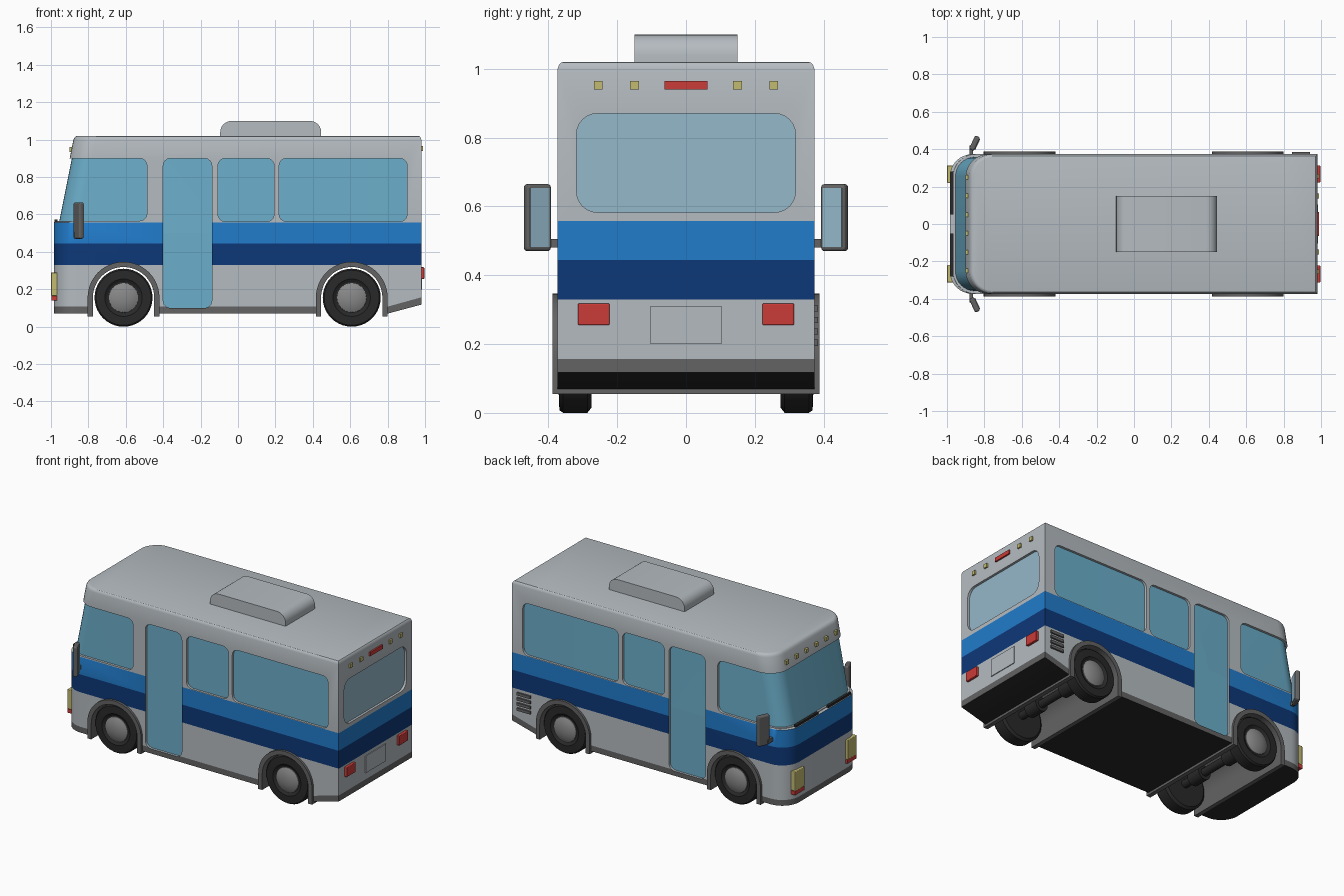
import bpy, bmesh
from math import sin, cos, pi, radians

if "Cube" in bpy.data.objects:
    bpy.data.objects.remove(bpy.data.objects["Cube"])


def material(name, r, g, b):
    m = bpy.data.materials.new(name)
    m.use_nodes = True
    m.diffuse_color = (r, g, b, 1)
    m.node_tree.nodes["Principled BSDF"].inputs["Base Color"].default_value = (r, g, b, 1)
    return m


BODY = material("body grey", .46, .50, .53)
BLUE = material("stripe blue", .015, .2, .6)
NAVY = material("stripe navy", .004, .04, .19)
GLASS = material("window glass", .15, .43, .6)
PALE = material("pale glass", .3, .48, .59)
TRIM = material("trim grey", .125, .125, .125)
BLACK = material("rubber black", .022, .022, .022)
HUB = material("hub grey", .25, .25, .25)
RED = material("lamp red", .6, .045, .04)
YELLOW = material("lamp yellow", .55, .5, .17)


def build(name, verts, faces, mats, indices=None, smooth=True):
    me = bpy.data.meshes.new(name)
    me.from_pydata(verts, [], faces)
    for m in mats:
        me.materials.append(m)
    if indices:
        me.polygons.foreach_set("material_index", indices)
    bm = bmesh.new()
    bm.from_mesh(me)
    bmesh.ops.remove_doubles(bm, verts=bm.verts, dist=1e-5)
    bmesh.ops.recalc_face_normals(bm, faces=bm.faces)
    bm.to_mesh(me)
    bm.free()
    ob = bpy.data.objects.new(name, me)
    bpy.context.collection.objects.link(ob)
    if smooth:
        shade(ob)
    return ob


def activate(ob):
    bpy.ops.object.select_all(action='DESELECT')
    ob.select_set(True)
    bpy.context.view_layer.objects.active = ob


def shade(ob):
    activate(ob)
    bpy.ops.object.shade_smooth_by_angle(angle=radians(30))


def box(name, mat, x, y, z, bevel=0):
    """Box from (low, high) pairs."""
    v = [(a, b, c) for a in x for b in y for c in z]
    f = [(0, 1, 3, 2), (4, 6, 7, 5), (0, 4, 5, 1), (2, 3, 7, 6), (0, 2, 6, 4), (1, 5, 7, 3)]
    ob = build(name, v, f, [mat], smooth=False)
    if bevel:
        mod = ob.modifiers.new("round", 'BEVEL')
        mod.width, mod.segments = bevel, 3
    return ob


def strips(rings, closed=False):
    """Quads between equally long rings of points."""
    n = len(rings[0])
    pairs = range(len(rings) if closed else len(rings) - 1)
    return [(k * n + i, k * n + (i + 1) % n,
             (k + 1) % len(rings) * n + (i + 1) % n, (k + 1) % len(rings) * n + i)
            for k in pairs for i in range(n)]


def prism(name, pts, lo, hi, mat, axis='y'):
    """Extrude a side profile along y, or a rear profile along x."""
    put = (lambda a, b, d: (a, d, b)) if axis == 'y' else (lambda a, b, d: (d, a, b))
    rings = [[put(a, b, d) for a, b in pts] for d in (lo, hi)]
    n = len(pts)
    faces = strips(rings) + [tuple(range(n)), tuple(range(n, 2 * n))]
    return build(name, rings[0] + rings[1], faces, [mat])


def rounded(a0, a1, b0, b1, r, steps=6):
    corners = [(a1 - r, b1 - r), (a0 + r, b1 - r), (a0 + r, b0 + r), (a1 - r, b0 + r)]
    return [(a + r * cos((q + i / steps) * pi / 2), b + r * sin((q + i / steps) * pi / 2))
            for q, (a, b) in enumerate(corners) for i in range(steps + 1)]


def arch(cx, r, bottom, steps=24):
    arc = [(cx + r * cos(pi * i / steps), .155 + r * sin(pi * i / steps)) for i in range(steps + 1)]
    return [(cx + r, bottom)] + arc + [(cx - r, bottom)]


def lathe(name, profile, cx, side, mat, n=40):
    """Turn (radius, distance) points about the axle line."""
    rings = [[(cx + r * cos(2 * pi * i / n), side * d, .155 + r * sin(2 * pi * i / n))
              for i in range(n)] for r, d in profile]
    return build(name, sum(rings, []), strips(rings), [mat])


def outline(front, z, inset=0, slope=0, steps=8):
    """Plan section of the body with rounded nose corners and a raised tail."""
    w, r, rear = .373 - inset, .12 - inset, .98 - inset
    pts = [(rear, -w), (rear, w), (.8, w)]
    for side, start in ((1, pi / 2), (-1, pi)):
        for i in range(steps + 1):
            a = start + pi / 2 * i / steps
            pts.append((front + r + r * cos(a), side * (w - r) + r * sin(a)))
    pts.append((.8, -w))
    return [(x, y, z + slope * max(0, x - .8) / .18) for x, y in pts]


def loft(name, rings, mats, indices):
    """indices: one per strip, then bottom and top."""
    n = len(rings[0])
    faces, mi = strips(rings), [i for i in indices[:-2] for _ in range(n)]
    for base, i in ((0, indices[-2]), (n * (len(rings) - 1), indices[-1])):
        faces += [tuple(base + k for k in (0, 1, 2, n - 1)), tuple(base + k for k in range(2, n))]
        mi += [i, i]
    return build(name, sum(rings, []), faces, mats, mi, smooth=False)


def nose(z):
    return -.968 + .2 * (z - .56)


# Body shell: skirt, panels, stripes, sloped upper part and rounded roof edge
F = -.985
rings = [outline(F, .07, slope=.048), outline(F, .107, slope=.05), outline(F, .33),
         outline(F, .445), outline(F, .558), outline(nose(.56), .562), outline(nose(1.0), 1.0)]
rings += [outline(nose(z) + i, z, i) for z, i in ((1.012, .004), (1.018, .01), (1.02, .018))]
body = loft("body", rings, [BODY, TRIM, NAVY, BLUE, BLACK],
            [1, 0, 2, 3, 0, 0, 0, 0, 0, 4, 0])

# Cut the windows, doors and wheel tunnels
cutters = [prism("cutter", rounded(x0, x1, z0, .9, .04), -.6, .6, BODY)
           for x0, x1, z0 in ((-1.3, -.487, .566), (-.4, -.14, .1),
                              (-.107, .193, .562), (.22, .904, .562))]
cutters.append(prism("cutter", rounded(-.318, .318, .583, .87, .06), .93, 1.2, BODY, 'x'))
AXLES = {"front": -.612, "rear": .608}
cutters += [prism("cutter", arch(cx, .183, -.1), -.6, .6, TRIM) for cx in AXLES.values()]
activate(body)
for c in cutters:
    mod = body.modifiers.new("cut", 'BOOLEAN')
    mod.operation, mod.solver, mod.object = 'DIFFERENCE', 'EXACT', c
    mod.material_mode = 'TRANSFER'
    bpy.ops.object.modifier_apply(modifier=mod.name)
for c in cutters:
    bpy.data.objects.remove(c)
shade(body)

# Glass behind the openings, paler at the tail
glass = loft("window_glass", [outline(nose(z) + .012, z, .015) for z in (.5, .95)],
             [GLASS, PALE], [0, 0, 0])
for p in glass.data.polygons:
    p.material_index = int(p.normal.x > .9)
shade(glass)
box("door_glass", GLASS, (-.41, -.13), (-.358, .358), (.08, .93))

# Wheels, arches and axles
tyre = [(0, .275), (.14, .275), (.155, .287), (.155, .357), (.147, .368),
        (.1, .37), (.085, .36), (0, .36)]
cap = [(.08, .35), (.078, .364), (.06, .373), (.03, .38), (0, .382)]
for end, cx in AXLES.items():
    rim = arch(cx, .192, .055) + arch(cx, .164, .055)[::-1]
    n = len(rim) // 2
    v = [(x, y, z) for y in (-.388, .388) for x, z in rim]
    f = strips([v[:2 * n], v[2 * n:]])
    for o in (0, 2 * n):
        f += [(o + i, o + i + 1, o + 2 * n - 2 - i, o + 2 * n - 1 - i) for i in range(n - 1)]
    build(end + "_wheel_arch", v, f, [TRIM])
    lathe(end + "_axle", [(0, -.3), (.025, -.3), (.025, .3), (0, .3)], cx, 1, BLACK, 16)
    for side, word in ((1, "far"), (-1, "near")):
        lathe(f"{end}_{word}_tyre", tyre, cx, side, BLACK)
        lathe(f"{end}_{word}_hubcap", cap, cx, side, HUB)
        lathe(f"{end}_{word}_axle_sleeve",
              [(0, .1), (.045, .1), (.045, .2), (0, .2)], cx, side, BLACK, 16)

# Roof unit with rounded ends
top = [p for p in rounded(-.095, .445, .94, 1.1, .06) if p[1] > 1.02]
prism("roof_unit", top + [(-.095, 1.01), (.445, 1.01)], -.15, .15, BODY)

# Paired lamps, wipers and mirrors
for side, word in ((1, "far"), (-1, "near")):
    def span(a, b):
        return tuple(sorted((side * a, side * b)))
    box(word + "_headlamp", YELLOW, (-1, -.95), span(.22, .313), (.165, .29), .004)
    box(word + "_nose_reflector", RED, (-.998, -.95), span(.22, .313), (.14, .165))
    box(word + "_tail_lamp", RED, (.97, .996), span(.222, .314), (.255, .318), .004)
    for y in (.15, .255):
        box(word + "_rear_marker", YELLOW, (.97, .99), span(y - .013, y + .013), (.94, .965))
    for y in (.05, .15, .25):
        box(word + "_front_marker", YELLOW, (-.902, -.87), span(y - .012, y + .012), (.935, .96))
    box(word + "_wiper", BLACK, (-.982, -.966), span(.05, .28), (.56, .574))
    box(word + "_mirror_arm", TRIM, (-.88, -.86), span(.33, .42), (.48, .505))
    for part, mat, x, half, z, bev in (
            ("_mirror", TRIM, (-.015, .015), .04, (.47, .665), .01),
            ("_mirror_glass", PALE, (.012, .018), .031, (.482, .653), 0)):
        m = box(word + part, mat, x, (-half, half), z, bev)
        m.location = (-.852, side * .432, 0)
        m.rotation_euler.z = -side * radians(25)

# Tail details and side vent
box("brake_lamp", RED, (.97, .99), (-.063, .063), (.94, .965))
box("number_plate", BODY, (.975, .985), (-.103, .103), (.2, .31))
for i in range(4):
    z = .195 + i * .033
    box("vent_slat", TRIM, (.845, .94), (.365, .384), (z, z + .018))
